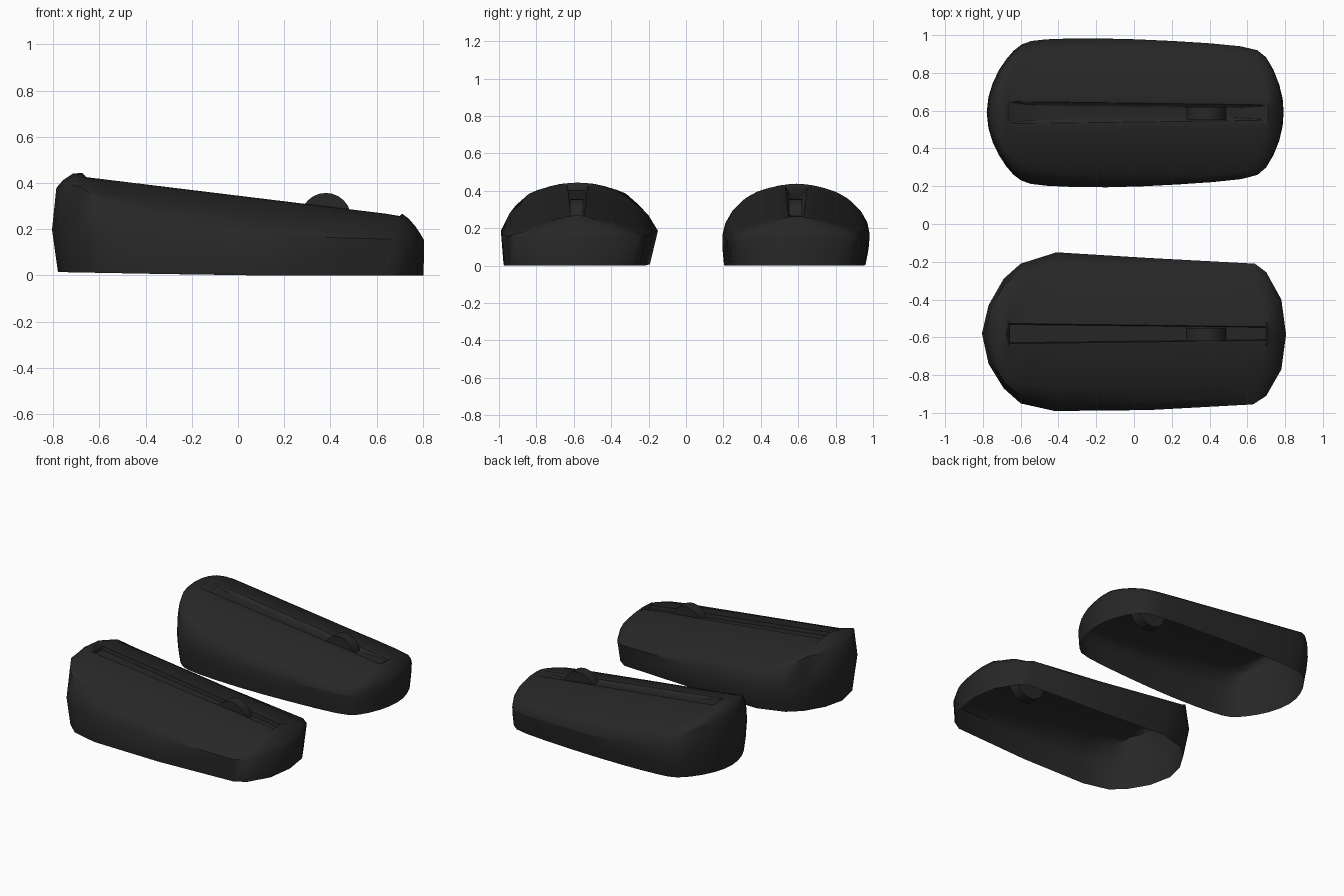
import bpy, bmesh, math

if "Cube" in bpy.data.objects:
    bpy.data.objects.remove(bpy.data.objects["Cube"])

dark = bpy.data.materials.new("dark_plastic")
dark.diffuse_color = (0.02, 0.02, 0.02, 1)
dark.use_nodes = True
dark.node_tree.nodes["Principled BSDF"].inputs["Base Color"].default_value = dark.diffuse_color

X0, X1 = -0.66, 0.70          # groove ends


def clamp(v, lo, hi):
    return max(lo, min(hi, v))


def crest(x, y):
    """Height of the domed, forward-sloping lid."""
    excess = max(0, X0 - x - 0.02, x - X1 + 0.02)
    bump = 0.014 if (x < X0 - 0.01 or x > X1 + 0.004) else 0
    return 0.347 - 0.123 * x - 0.9 * y * y - 7 * excess ** 2 + bump


def finish(ob):
    ob.data.materials.append(dark)
    bpy.ops.object.select_all(action='DESELECT')
    ob.select_set(True)
    bpy.context.view_layer.objects.active = ob
    bpy.ops.object.shade_smooth_by_angle(angle=math.radians(50))


def shell(name, outline, yc, inset_pos, inset_neg, smooth):
    """Open-bottomed shell: rings run from base, over the dome, into the groove."""
    bm = bmesh.new()
    rings = [[] for _ in range(8)]
    for x, yw in outline:
        y = yw - yc
        half = 0.045 - 0.013 * x
        gx, gy = clamp(x, X0, X1), clamp(y, -half, half)
        # base and widest line
        k = inset_pos if y > 0 else inset_neg
        pts = [(x * (0.968 if x < 0 else 0.998), y * (1 - k), max(0, -0.018 * x)),
               (x, y, 0.175 - 0.028 * x)]
        # dome rings closing in on the groove lip
        for t in (0.13, 0.33, 0.62, 0.9, 1.0):
            px, py = x + (gx - x) * t, y + (gy - y) * t
            pts.append((px, py, crest(px, py)))
        # groove floor
        pts.append((gx, gy * 0.9, 0.347 - 0.123 * gx - 0.026))
        for ring, p in zip(rings, pts):
            ring.append(bm.verts.new((p[0], p[1] + yc, p[2])))
    n = len(outline)
    for a, b in zip(rings, rings[1:]):
        for i in range(n):
            j = (i + 1) % n
            bm.faces.new((a[i], a[j], b[j], b[i]))
    bm.faces.new(rings[-1])
    bmesh.ops.remove_doubles(bm, verts=bm.verts, dist=0.0005)
    bmesh.ops.recalc_face_normals(bm, faces=bm.faces)
    # open shell: make sure the lid faces up
    if sum(f.normal.z * f.calc_area() for f in bm.faces) < 0:
        bmesh.ops.reverse_faces(bm, faces=bm.faces)
    me = bpy.data.meshes.new(name)
    bm.to_mesh(me)
    bm.free()
    ob = bpy.data.objects.new(name, me)
    bpy.context.collection.objects.link(ob)
    finish(ob)
    if smooth:
        mod = ob.modifiers.new("soften", 'SUBSURF')
        mod.levels = mod.render_levels = 1


def wheel(name, y):
    bpy.ops.mesh.primitive_cylinder_add(vertices=24, radius=0.11, depth=0.07,
                                        location=(0.38, y, 0.247),
                                        rotation=(math.pi / 2, 0, 0))
    ob = bpy.context.object
    ob.name = name
    finish(ob)


# faceted shell in front
front_outline = [(-.805, -.58), (-.77, -.74), (-.69, -.87), (-.60, -.95), (-.42, -.99),
                 (.08, -.985), (.63, -.955), (.70, -.91), (.78, -.77), (.805, -.585),
                 (.78, -.40), (.70, -.255), (.64, -.21), (.08, -.18), (-.41, -.15),
                 (-.60, -.21), (-.69, -.29), (-.77, -.43)]
shell("faceted_mouse_shell", front_outline, -0.58, 0.1, 0.035, False)
wheel("faceted_mouse_scroll_wheel", -0.585)

# softer shell at the back
back_outline = [(-.80, .59), (-.76, .42), (-.68, .29), (-.605, .21), (-.5, .19),
                (-.15, .178), (.23, .197), (.62, .225), (.70, .27), (.78, .44),
                (.80, .595), (.78, .74), (.70, .915), (.62, .955), (.2, .985),
                (-.2, 1.0), (-.5, .993), (-.6, .975), (-.68, .89), (-.76, .76)]
shell("smooth_mouse_shell", back_outline, 0.59, 0.09, 0.05, True)
wheel("smooth_mouse_scroll_wheel", 0.585)
